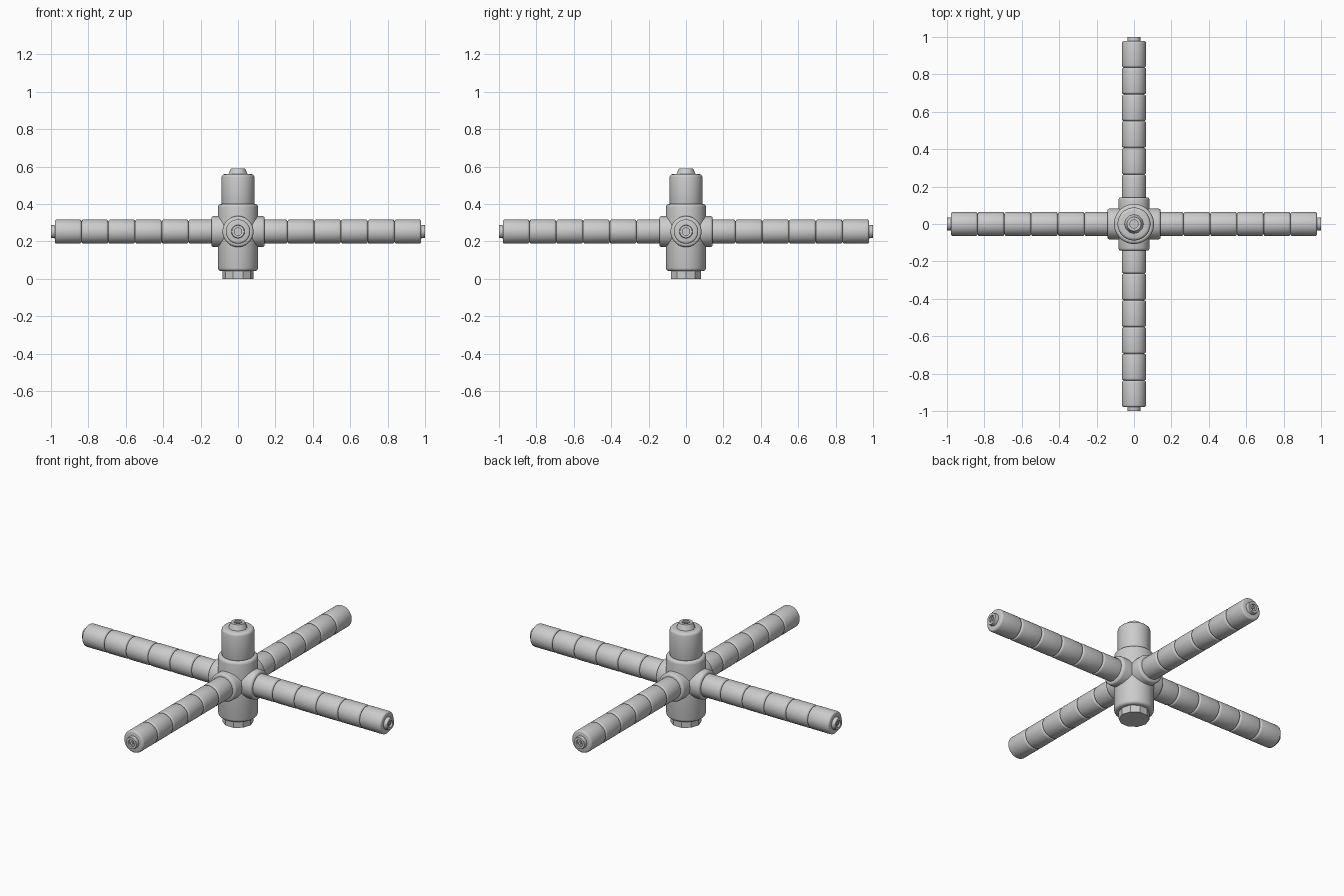
import bpy
import bmesh
from math import pi
from mathutils import Matrix, Vector

cube = bpy.data.objects.get("Cube")
if cube:
    bpy.data.objects.remove(cube, do_unlink=True)

HUB = Vector((0, 0, 0.253))
grey = bpy.data.materials.new("plain grey")
grey.use_nodes = True
grey.diffuse_color = (0.6, 0.6, 0.6, 1)
grey.node_tree.nodes["Principled BSDF"].inputs["Base Color"].default_value = (0.6, 0.6, 0.6, 1)


def turned(name, profile, sides=40, direction=(0, 0, 1), origin=(0, 0, 0)):
    """Revolve (radius, distance) points round an axis; radius 0 closes an end."""
    bm = bmesh.new()
    rings = []
    for r, d in profile:
        count = sides if r else 1
        rings.append([bm.verts.new(Matrix.Rotation(2 * pi * i / sides, 3, 'Z') @ Vector((r, 0, d)))
                      for i in range(count)])
    for low, high in zip(rings, rings[1:]):
        for i in range(sides):
            j = (i + 1) % sides
            quad = [low[i % len(low)], low[j % len(low)], high[j % len(high)], high[i % len(high)]]
            bm.faces.new(list(dict.fromkeys(quad)))
    bmesh.ops.recalc_face_normals(bm, faces=bm.faces)
    mesh = bpy.data.meshes.new(name)
    bm.to_mesh(mesh)
    bm.free()
    mesh.materials.append(grey)
    obj = bpy.data.objects.new(name, mesh)
    bpy.context.collection.objects.link(obj)
    obj.location = origin
    obj.rotation_euler = Vector(direction).to_track_quat('Z', 'Y').to_euler()
    bpy.ops.object.select_all(action='DESELECT')
    bpy.context.view_layer.objects.active = obj
    obj.select_set(True)
    bpy.ops.object.shade_smooth_by_angle(angle=0.55)
    return obj


def barrel(r, start, end, edge):
    """Side profile of a cylinder with softly rounded rims."""
    rim = [(r - edge, 0), (r - 0.5 * edge, 0.13 * edge), (r - 0.13 * edge, 0.5 * edge), (r, edge)]
    return ([(q, start + d) for q, d in rim]
            + [(q, end - d) for q, d in reversed(rim)])


def closed(profile):
    return [(0, profile[0][1])] + profile + [(0, profile[-1][1])]


def nozzle(start, end, base, top, hole, pin):
    """Tapered tip with a shallow recess and a central pin."""
    floor = end - 0.012
    return [(0, start), (base, start), (top, end), (hole, end), (hole, floor),
            (pin, floor), (pin, end - 0.004), (0, end - 0.004)]


# Central column
turned("base_plug", closed([(0.083, 0), (0.083, 0.06)]), sides=10)
turned("hub_body", closed(barrel(0.107, 0.042, 0.4, 0.016)))
turned("upper_canister", closed(barrel(0.088, 0.39, 0.56, 0.016)))
turned("top_nozzle", nozzle(0.55, 0.59, 0.055, 0.038, 0.022, 0.009), sides=12)

# Four arms, each with a collar, ribbed segments and an end nozzle
STEP = 0.143
arms = {"left": (1, 0, 0), "right": (-1, 0, 0), "front": (0, -1, 0), "back": (0, 1, 0)}
for side, axis in arms.items():
    turned(side + "_collar", closed(barrel(0.083, 0.02, 0.143, 0.014)), direction=axis, origin=HUB)
    profile = []
    for k in range(6):
        start = 0.122 + k * STEP
        profile += barrel(0.065, start, start + STEP - 0.001, 0.011)
    turned(side + "_arm", closed(profile), direction=axis, origin=HUB)
    turned(side + "_nozzle", nozzle(0.97, 1.0, 0.037, 0.034, 0.02, 0.008),
           sides=16, direction=axis, origin=HUB)
